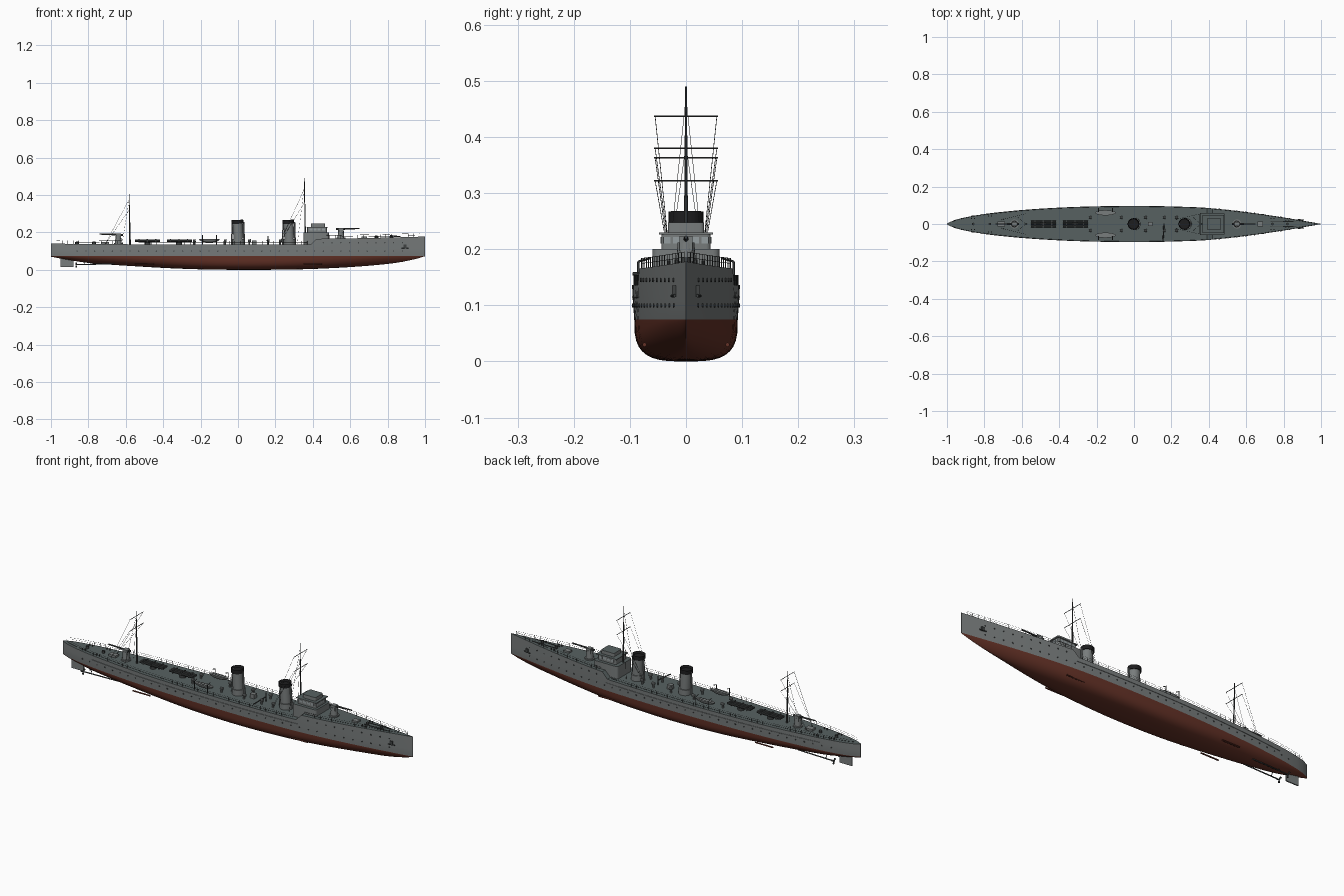
import bpy, bmesh, math
from mathutils import Vector, Matrix

if "Cube" in bpy.data.objects:
    bpy.data.objects.remove(bpy.data.objects["Cube"])

def mat(name, r, g, b):
    m = bpy.data.materials.new(name)
    m.diffuse_color = (r, g, b, 1)
    m.use_nodes = True
    m.node_tree.nodes["Principled BSDF"].inputs["Base Color"].default_value = m.diffuse_color
    return m

GREY = mat("hull_grey", 0.19, 0.205, 0.205)
DECK = mat("deck_grey", 0.095, 0.12, 0.12)
RED = mat("bottom_red", 0.13, 0.032, 0.02)
BLACK = mat("funnel_black", 0.012, 0.012, 0.013)
DARK = mat("fitting_dark_grey", 0.05, 0.055, 0.055)
GLASS = mat("window_pale", 0.3, 0.34, 0.35)

# ---------- helpers ----------
def make(name, bm, *mats, smooth=True):
    bmesh.ops.recalc_face_normals(bm, faces=bm.faces)
    me = bpy.data.meshes.new(name)
    bm.to_mesh(me)
    bm.free()
    for m in mats:
        me.materials.append(m)
    ob = bpy.data.objects.new(name, me)
    bpy.context.collection.objects.link(ob)
    if smooth:
        bpy.ops.object.select_all(action='DESELECT')
        ob.select_set(True)
        bpy.context.view_layer.objects.active = ob
        bpy.ops.object.shade_smooth_by_angle(angle=math.radians(35))
    return ob

def box(bm, x0, x1, y0, y1, z0, z1):
    m = Matrix.Translation(((x0 + x1) / 2, (y0 + y1) / 2, (z0 + z1) / 2)) @ Matrix.Diagonal((x1 - x0, y1 - y0, z1 - z0, 1))
    return bmesh.ops.create_cube(bm, size=1, matrix=m)["verts"]

def rod(bm, a, b, r, r2=None, seg=6):
    a, b = Vector(a), Vector(b)
    d = b - a
    m = Matrix.Translation((a + b) / 2) @ d.to_track_quat('Z', 'Y').to_matrix().to_4x4()
    return bmesh.ops.create_cone(bm, cap_ends=True, segments=seg, radius1=r,
                                 radius2=r if r2 is None else r2, depth=d.length, matrix=m)["verts"]

def curve(pts):
    """Smooth interpolation through (x, value) points."""
    def slope(i):
        a, b = pts[max(i - 1, 0)], pts[min(i + 1, len(pts) - 1)]
        return (b[1] - a[1]) / (b[0] - a[0])
    def f(x):
        i = 0
        while i < len(pts) - 2 and x > pts[i + 1][0]:
            i += 1
        (x0, v0), (x1, v1) = pts[i], pts[i + 1]
        h = x1 - x0
        t = (x - x0) / h
        return ((2*t**3 - 3*t*t + 1) * v0 + (t**3 - 2*t*t + t) * h * slope(i)
                + (3*t*t - 2*t**3) * v1 + (t**3 - t*t) * h * slope(i + 1))
    return f

beam = curve([(-1, .002), (-.96, .021), (-.9, .036), (-.8, .053), (-.6, .074), (-.4, .087), (-.2, .094),
              (.05, .096), (.25, .092), (.4, .085), (.6, .064), (.8, .035), (.9, .018), (1, .001)])
keel = curve([(-1, .07), (-.9, .052), (-.8, .037), (-.5, .016), (-.25, .004), (0, 0), (.3, .002),
              (.5, .009), (.7, .022), (.85, .038), (.95, .058), (1, .073)])
full = curve([(-1, 1.5), (-.6, 2.1), (0, 3.2), (.4, 2.6), (.8, 1.5), (1, 1.2)])
WL = 0.075

def deck(x):
    if x <= .39:
        return .136 + .004 * max(0, -x - .5) / .5
    return .136 + .03 * (x - .39) / .03 if x < .42 else .166 + .012 * ((x - .42) / .58) ** 1.5

def side(x, z):
    return beam(x) * (.96 + .04 * min(1, (z - WL) / .05))

# ---------- hull ----------
xs = sorted({round(-1 + i * .04, 3) for i in range(51)} | {-.985, -.98, .39, .42, .98})
bm = bmesh.new()
N = 9
rings = []
for x in xs:
    k, n = min(keel(x), WL - .002), full(x)
    half = [(beam(x), deck(x)), (side(x, .112), .112), (side(x, WL), WL)]
    for j in range(1, N + 1):
        t = j / N * math.pi / 2
        half.append((side(x, WL) * max(0, math.cos(t)) ** (2 / n), WL - (WL - k) * math.sin(t) ** (2 / n)))
    half[-1] = (0, k)
    pts = half + [(-y, z) for y, z in half[-2::-1]]
    rings.append([bm.verts.new((x, y, z)) for y, z in pts])
M = len(rings[0])
for a, b in zip(rings, rings[1:]):
    for j in range(M):
        f = bm.faces.new((a[j], a[(j + 1) % M], b[(j + 1) % M], b[j]))
        f.material_index = 1 if j == M - 1 else (0 if j < 2 or j >= M - 3 else 2)
for r in (rings[0], rings[-1]):
    bm.faces.new(r)
make("hull", bm, GREY, DECK, RED)

# ---------- rubbing strakes, portholes, bilge keels, anchors ----------
st, ports, bk, an = (bmesh.new() for _ in range(4))
for s in (-1, 1):
    for i in range(30):
        x0, x1 = -.8 + i * .04, -.76 + i * .04
        rod(st, (x0, s * side(x0, .115), .115), (x1, s * side(x1, .115), .115), .0015)
    for i in range(38):
        x = -.86 + i * .047
        for z in ((.1, .145) if x > .44 else (.1,)):
            y = s * side(x, z)
            rod(ports, (x, y - .002, z), (x, y + .002, z), .0035, seg=10)
    for xa in (-.55, .35):
        rod(bk, (xa, s * .074, .03), (xa + .1, s * .074, .03), .004)
    box(an, .885, .9, s * .021 - .004, s * .021 + .004, .115, .135)
    rod(an, (.875, s * .025, .117), (.91, s * .02, .117), .003)
make("rubbing_strakes", st, GREY)
make("portholes", ports, DARK)
make("bilge_keels", bk, RED)
make("anchors", an, DARK)

# ---------- rudder, shafts and propellers ----------
bm = bmesh.new()
box(bm, -.95, -.88, -.003, .003, .014, .062)
rod(bm, (-.9, 0, .05), (-.9, 0, .09), .005)
make("rudder", bm, GREY)
bm = bmesh.new()
for s in (-1, 1):
    rod(bm, (-.87, s * .03, .028), (-.66, s * .03, .032), .003, seg=8)
    rod(bm, (-.82, s * .03, .029), (-.82, s * .012, .06), .002)
    for k in range(3):
        a = k * 2.094 + .5
        e = Vector((-.865, s * .03 + .015 * math.cos(a), .028 + .015 * math.sin(a)))
        rod(bm, (-.865, s * .03, .028), e, .002, .005)
make("propellers_and_shafts", bm, DARK)

# ---------- funnels ----------
for name, fx in (("aft_funnel", 0), ("fore_funnel", .272)):
    bm = bmesh.new()
    rod(bm, (fx + .004, 0, .13), (fx + .003, 0, .165), .032, seg=24)
    rod(bm, (fx + .003, 0, .165), (fx - .002, 0, .25), .027, seg=24)
    for s in (-1, 1):
        rod(bm, (fx + .034 * s, 0, .135), (fx + .03 * s, 0, .255), .004, seg=8)
    make(name, bm, GREY)
    bm = bmesh.new()
    rod(bm, (fx - .002, 0, .246), (fx - .003, 0, .267), .031, seg=24)
    top = max(bm.faces, key=lambda f: f.calc_center_median().z)
    bmesh.ops.inset_region(bm, faces=[top], thickness=.004)
    bmesh.ops.translate(bm, verts=top.verts, vec=(0, 0, -.012))
    make(name + "_cap", bm, BLACK)

# ---------- bridge ----------
def house(name, x0, x1, w, z0, z1, r):
    bm = bmesh.new()
    box(bm, x0, x1, -w, w, z0, z1)
    ed = [e for e in bm.edges if abs(e.verts[0].co.z - e.verts[1].co.z) > .01]
    bmesh.ops.bevel(bm, geom=ed, offset=r, segments=3, affect='EDGES', profile=.5)
    for f in bm.faces:
        f.material_index = 1 if f.calc_center_median().z > z1 - 1e-4 else 0
    make(name, bm, GREY, DECK)
house("bridge_lower", .35, .487, .06, .135, .2, .012)
house("bridge_upper", .37, .475, .044, .2, .226, .008)
house("bridge_roof", .365, .48, .048, .226, .23, .008)
house("bridge_top", .39, .465, .032, .23, .248, .006)
bm = bmesh.new()
for i in range(5):
    y = -.034 + i * .017
    box(bm, .474, .4765, y - .006, y + .006, .21, .222)
for s in (-1, 1):
    for i in range(4):
        x = .39 + i * .022
        box(bm, x - .008, x + .008, s * .0435 - .0015, s * .0435 + .0015, .21, .222)
make("bridge_windows", bm, GLASS, smooth=False)

# ---------- guns ----------
for name, gx, d in (("fore_gun", .55, 1), ("aft_gun", -.64, -1)):
    z = deck(gx)
    bm = bmesh.new()
    rod(bm, (gx, 0, z - .003), (gx, 0, z + .006), .024, seg=20)
    rod(bm, (gx, 0, z), (gx, 0, z + .045), .018, .015, seg=16)
    box(bm, gx - .012, gx + .014, -.012, .012, z + .03, z + .056)
    make(name + "_shield", bm, GREY)
    bm = bmesh.new()
    rod(bm, (gx - .025 * d, 0, z + .05), (gx + .1 * d, 0, z + .054), .0055, .003, seg=10)
    make(name + "_barrel", bm, DARK)

# ---------- torpedo tubes ----------
for name, x0 in (("aft_torpedo_tubes", -.55), ("fore_torpedo_tubes", -.38)):
    bm = bmesh.new()
    rod(bm, (x0 + .065, 0, .132), (x0 + .065, 0, .15), .016, seg=16)
    for y in (-.013, 0, .013):
        rod(bm, (x0, y, .156), (x0 + .133, y, .156), .006, seg=10)
    for dx in (.02, .065, .11):
        box(bm, x0 + dx - .003, x0 + dx + .003, -.02, .02, .149, .164)
    make(name, bm, DARK)

# ---------- boats with davits ----------
boats, dav = bmesh.new(), bmesh.new()
for s in (-1, 1):
    m = Matrix.Translation((-.153, s * .06, .164)) @ Matrix.Diagonal((.055, .014, .018, 1))
    vs = bmesh.ops.create_uvsphere(boats, u_segments=16, v_segments=10, radius=1, matrix=m)["verts"]
    for v in vs:
        v.co.z = min(v.co.z, .164)
    for i in range(5):
        x = -.185 + i * .016
        box(boats, x - .002, x + .002, s * .06 - .011, s * .06 + .011, .163, .166)
    for x in (-.19, -.115):
        rod(dav, (x, s * .085, .13), (x, s * .085, .178), .002)
        rod(dav, (x, s * .085, .178), (x, s * .064, .184), .002)
bmesh.ops.dissolve_degenerate(boats, dist=1e-6, edges=boats.edges)
make("boats", boats, GREY)
make("davits", dav, DARK)

# ---------- masts, yards and rigging ----------
for name, mx, top, yards, foot in (("fore_mast", .357, .49, (.437, .363), (.22, .024)),
                                   ("aft_mast", -.58, .405, (.38, .322), (-.71, .022))):
    bm, wr = bmesh.new(), bmesh.new()
    rod(bm, (mx + .003, 0, .13), (mx - .002, 0, top), .0045, .0015, seg=8)
    for z in yards:
        rod(bm, (mx, -.057, z), (mx, .057, z), .0014)
    for s in (-1, 1):
        for z in yards:
            rod(wr, (mx, s * .055, z), (foot[0], s * foot[1], .138), .0006, seg=4)
        rod(wr, (mx, 0, top - .02), (mx - .04, s * .035, .138), .0006, seg=4)
    make(name, bm, DARK)
    make(name + "_rigging", wr, DARK)

# ---------- guard rails ----------
bm = bmesh.new()
for s in (-1, 1):
    for a, b in ((-.97, .37), (.43, .97)):
        n = round((b - a) / .03)
        p = [Vector((x, s * max(beam(x) - .003, .002), deck(x))) for x in (a + (b - a) * i / n for i in range(n + 1))]
        for i, q in enumerate(p):
            rod(bm, q, q + Vector((0, 0, .018)), .0007, seg=4)
            if i:
                for h in (.009, .018):
                    rod(bm, p[i - 1] + Vector((0, 0, h)), q + Vector((0, 0, h)), .0005, seg=4)
make("guard_rails", bm, DARK, smooth=False)

# ---------- deck fittings ----------
bm = bmesh.new()
for x in (.16, .225, .06, -.07, -.235):          # ventilators
    for s in (-1, 1):
        rod(bm, (x, s * .035, .132), (x, s * .035, .155), .005, seg=10)
        rod(bm, (x - .006, s * .035, .156), (x + .009, s * .035, .156), .006, .008, seg=10)
box(bm, .075, .1, -.011, .011, .13, .158)        # skylight
box(bm, -.73, -.69, -.014, .014, .13, .148)      # aft hatch
box(bm, .66, .69, -.013, .013, .16, .178)        # fore hatch
make("vents_and_hatches", bm, GREY)
bm = bmesh.new()
for x in (.74, .82, -.77, -.86):                 # capstans and bollards
    z = deck(x)
    rod(bm, (x, 0, z - .002), (x, 0, z + .012), .007, seg=12)
    for s in (-1, 1):
        y = s * (beam(x) - .014)
        for dx in (-.008, .008):
            rod(bm, (x + dx, y, z - .002), (x + dx, y, z + .009), .003, seg=8)
for s in (-1, 1):                                # anchor chains
    rod(bm, (.73, s * .012, .176), (.87, s * .014, .178), .002)
rod(bm, (.16, 0, .16), (.155, -.095, .156), .003, seg=8)   # boom
rod(bm, (.16, 0, .13), (.16, 0, .18), .003, seg=8)
make("capstans_chains_and_boom", bm, DARK)
